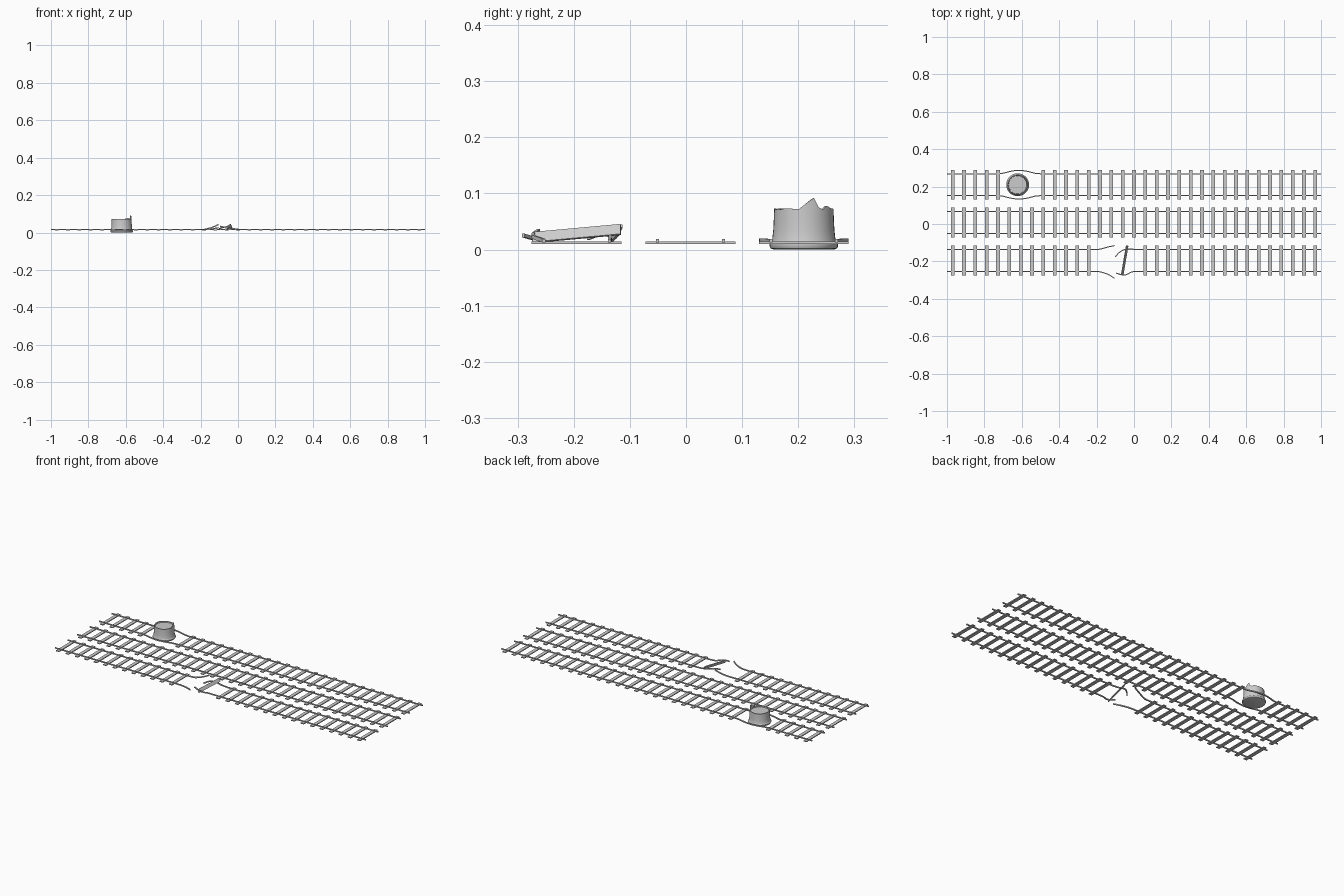
import bpy, bmesh, math, random
from mathutils import Vector

if "Cube" in bpy.data.objects:
    bpy.data.objects.remove(bpy.data.objects["Cube"])

random.seed(4)
STEP = 2 / 33
RAIL_Z, RAIL_W, RAIL_H = 0.0155, 0.0055, 0.0065
GAUGE = 0.0585
TRACKS = {"front": -0.195, "middle": 0.008, "back": 0.21}


def finish(bm, name, smooth=None):
    bmesh.ops.recalc_face_normals(bm, faces=bm.faces)
    me = bpy.data.meshes.new(name)
    bm.to_mesh(me)
    bm.free()
    ob = bpy.data.objects.new(name, me)
    bpy.context.collection.objects.link(ob)
    if smooth:
        bpy.context.view_layer.objects.active = ob
        ob.select_set(True)
        bpy.ops.object.shade_smooth_by_angle(angle=math.radians(smooth))
        ob.select_set(False)
    return ob


def sleeper(name, loc, rot=(0, 0, 0)):
    bm = bmesh.new()
    bmesh.ops.create_cube(bm, size=1)
    bmesh.ops.scale(bm, vec=(0.02, 0.16, 0.005), verts=bm.verts)
    ob = finish(bm, name)
    ob.location, ob.rotation_euler = loc, rot
    return ob


def smooth_path(pts, n=6):
    # Catmull-Rom curve through the points
    p = [Vector(q) for q in pts]
    p = [2 * p[0] - p[1]] + p + [2 * p[-1] - p[-2]]
    out = []
    for i in range(1, len(p) - 2):
        a, b, c, d = p[i - 1:i + 3]
        for k in range(n):
            t = k / n
            out.append(0.5 * (2 * b + (c - a) * t + (2 * a - 5 * b + 4 * c - d) * t * t
                              + (3 * b - a - 3 * c + d) * t ** 3))
    return out + [p[-2]]


def rail(name, path):
    # rectangular section swept along the path
    bm = bmesh.new()
    rings = []
    for i, p in enumerate(path):
        t = (path[min(i + 1, len(path) - 1)] - path[max(i - 1, 0)]).normalized()
        side = Vector((-t.y, t.x, 0)).normalized()
        up = t.cross(side)
        rings.append([bm.verts.new(p + side * a * RAIL_W / 2 + up * b * RAIL_H / 2)
                      for a, b in ((-1, -1), (1, -1), (1, 1), (-1, 1))])
    for r, s in zip(rings, rings[1:]):
        for k in range(4):
            bm.faces.new((r[k], r[(k + 1) % 4], s[(k + 1) % 4], s[k]))
    bm.faces.new(rings[0])
    bm.faces.new(rings[-1])
    return finish(bm, name, 30)


# Sleepers, with gaps at the stump and at the break
for key, y in TRACKS.items():
    skip = {"front": range(13, 17), "middle": (), "back": range(5, 8)}[key]
    for i in range(33):
        if i not in skip:
            sleeper(f"{key}_sleeper", (-1 + STEP * (i + 0.5), y, 0.0122))

# Tilted loose sleeper at the break
sleeper("loose_sleeper", (-0.05, TRACKS["front"], 0.0285),
        (math.radians(11), math.radians(62), 0))

# Middle rails: straight
for s in (-1, 1):
    y = TRACKS["middle"] + s * GAUGE
    rail("middle_rail", [Vector((-1, y, RAIL_Z)), Vector((1, y, RAIL_Z))])

# Back rails: bulging around the stump
for s in (-1, 1):
    y = TRACKS["back"] + s * GAUGE
    bulge = [(-0.73, 0), (-0.70, 0.003), (-0.66, 0.013), (-0.615, 0.0185),
             (-0.57, 0.013), (-0.53, 0.003), (-0.50, 0)]
    mid = smooth_path([(x, y + s * d, RAIL_Z + d * 0.06) for x, d in bulge], 4)
    rail("back_rail", [Vector((-1, y, RAIL_Z))] + mid + [Vector((1, y, RAIL_Z))])

# Front rails: four torn ends (start x, then bent points)
yf = TRACKS["front"]
torn = {
    "left_far": (-1, [(-0.21, yf + GAUGE, RAIL_Z), (-0.18, yf + 0.061, 0.0165),
                      (-0.14, yf + 0.072, 0.027), (-0.105, yf + 0.079, 0.042)]),
    "left_near": (-1, [(-0.21, yf - GAUGE, RAIL_Z), (-0.18, yf - 0.061, 0.016),
                       (-0.14, yf - 0.074, 0.019), (-0.105, yf - 0.095, 0.025)]),
    "right_far": (1, [(0.03, yf + GAUGE, RAIL_Z), (-0.01, yf + 0.06, 0.018),
                      (-0.05, yf + 0.058, 0.026), (-0.078, yf + 0.043, 0.028),
                      (-0.10, yf + 0.02, 0.02)]),
    "right_near": (1, [(0.03, yf - GAUGE, RAIL_Z), (-0.01, yf - 0.061, 0.017),
                       (-0.05, yf - 0.078, 0.024), (-0.095, yf - 0.068, 0.033)]),
}
for key, (x0, pts) in torn.items():
    rail(f"torn_rail_{key}", [Vector((x0, pts[0][1], RAIL_Z))] + smooth_path(pts))

# Stump: flared base, tapered trunk, jagged hollow top
SEG = 36
teeth = {0: 0.079, 1: 0.086, 2: 0.092, 3: 0.075, 5: 0.078, 6: 0.075}
rim = [teeth.get(k, 0.0725 + random.uniform(-0.0015, 0.001)) for k in range(SEG)]
profile = [(0.054, 0), (0.059, 0.002), (0.061, 0.006), (0.061, 0.010), (0.058, 0.0125),
           (0.0565, 0.017), (0.0545, 0.035), (0.0535, 0.055), (0.053, None),
           (0.049, None), (0.048, 0.066)]
bm = bmesh.new()
rings = [[bm.verts.new((r * math.cos(k * math.tau / SEG), r * math.sin(k * math.tau / SEG),
                        rim[k] if z is None else z)) for k in range(SEG)] for r, z in profile]
for r, s in zip(rings, rings[1:]):
    for k in range(SEG):
        n = (k + 1) % SEG
        bm.faces.new((r[k], r[n], s[n], s[k]))
bm.faces.new(rings[0])
bm.faces.new(rings[-1])
stump = finish(bm, "stump", 35)
stump.location = (-0.622, 0.21, 0)
